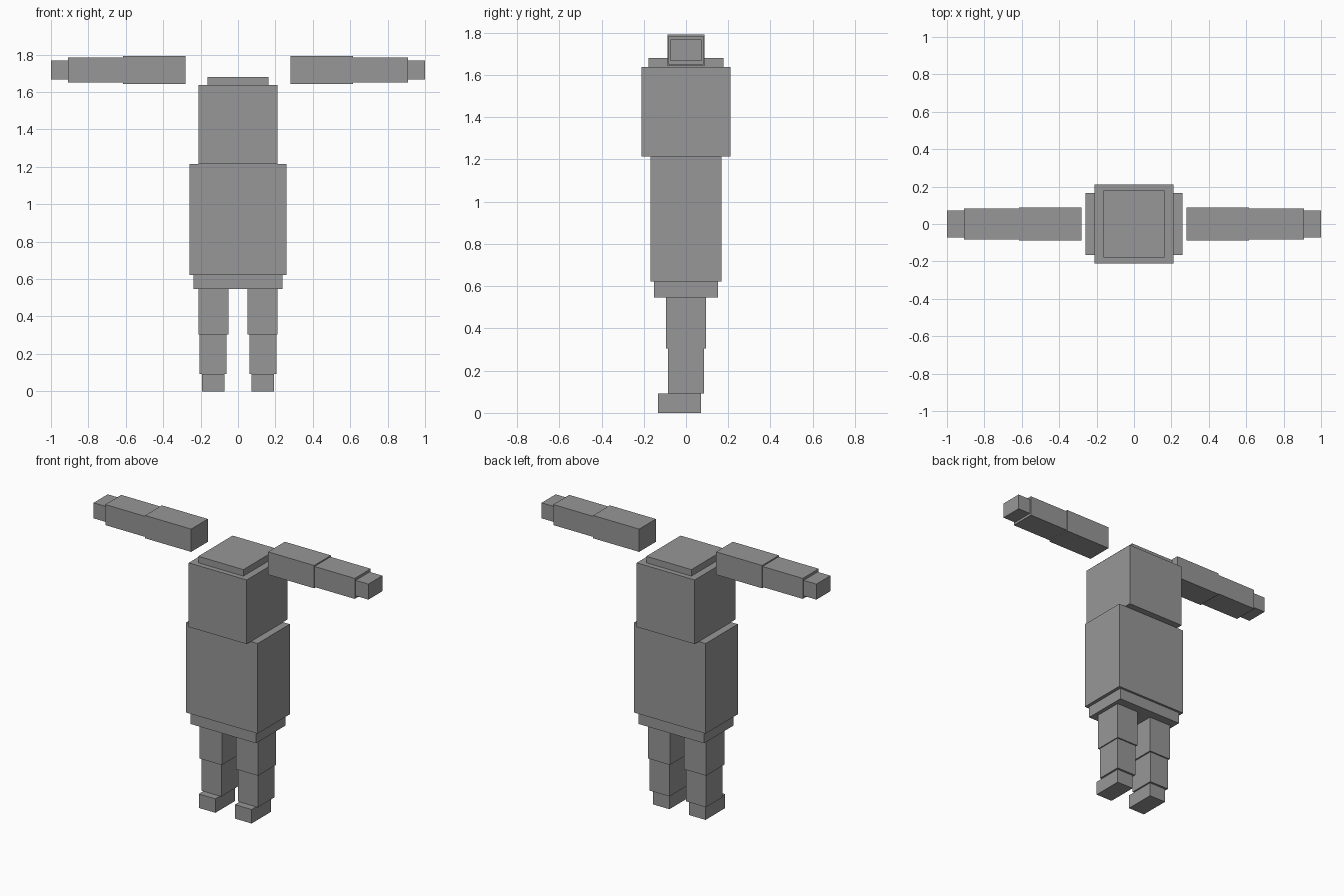
import bpy
from mathutils import Vector

cube = bpy.data.objects.get("Cube")
if cube:
    bpy.data.objects.remove(cube, do_unlink=True)

grey = bpy.data.materials.new("mid_grey")
grey.use_nodes = True
colour = (0.31, 0.31, 0.31, 1)
grey.diffuse_color = colour
grey.node_tree.nodes["Principled BSDF"].inputs["Base Color"].default_value = colour


def box(name, low, high):
    """Flat-faced block between two opposite corners."""
    low, high = Vector(low), Vector(high)
    bpy.ops.mesh.primitive_cube_add(size=1, location=(low + high) / 2)
    block = bpy.context.object
    block.name = block.data.name = name
    for vertex in block.data.vertices:
        vertex.co *= high - low
    block.data.materials.append(grey)


def pair(name, low, high):
    """Matching blocks on the left (+x) and right (-x)."""
    box("left_" + name, low, high)
    box("right_" + name, (-high[0], low[1], low[2]), (-low[0], high[1], high[2]))


# Trunk: half width, half depth, bottom, top
for name, w, d, bottom, top in (
    ("pelvis", 0.238, 0.152, 0.547, 0.622),
    ("belly", 0.26, 0.167, 0.622, 1.215),
    ("chest", 0.211, 0.211, 1.215, 1.637),
    ("neck", 0.164, 0.178, 1.637, 1.68),
):
    box(name, (-w, -d, bottom), (w, d, top))

# Arms stretched out to the sides, apart from the chest
pair("upper_arm", (0.28, -0.087, 1.643), (0.615, 0.087, 1.793))
pair("forearm", (0.615, -0.083, 1.65), (0.908, 0.083, 1.785))
pair("hand", (0.908, -0.073, 1.666), (1.0, 0.073, 1.768))

# Legs, with feet pointing forwards
pair("thigh", (0.051, -0.095, 0.305), (0.212, 0.094, 0.547))
pair("shin", (0.061, -0.086, 0.092), (0.205, 0.085, 0.305))
pair("foot", (0.071, -0.133, 0), (0.192, 0.071, 0.092))
